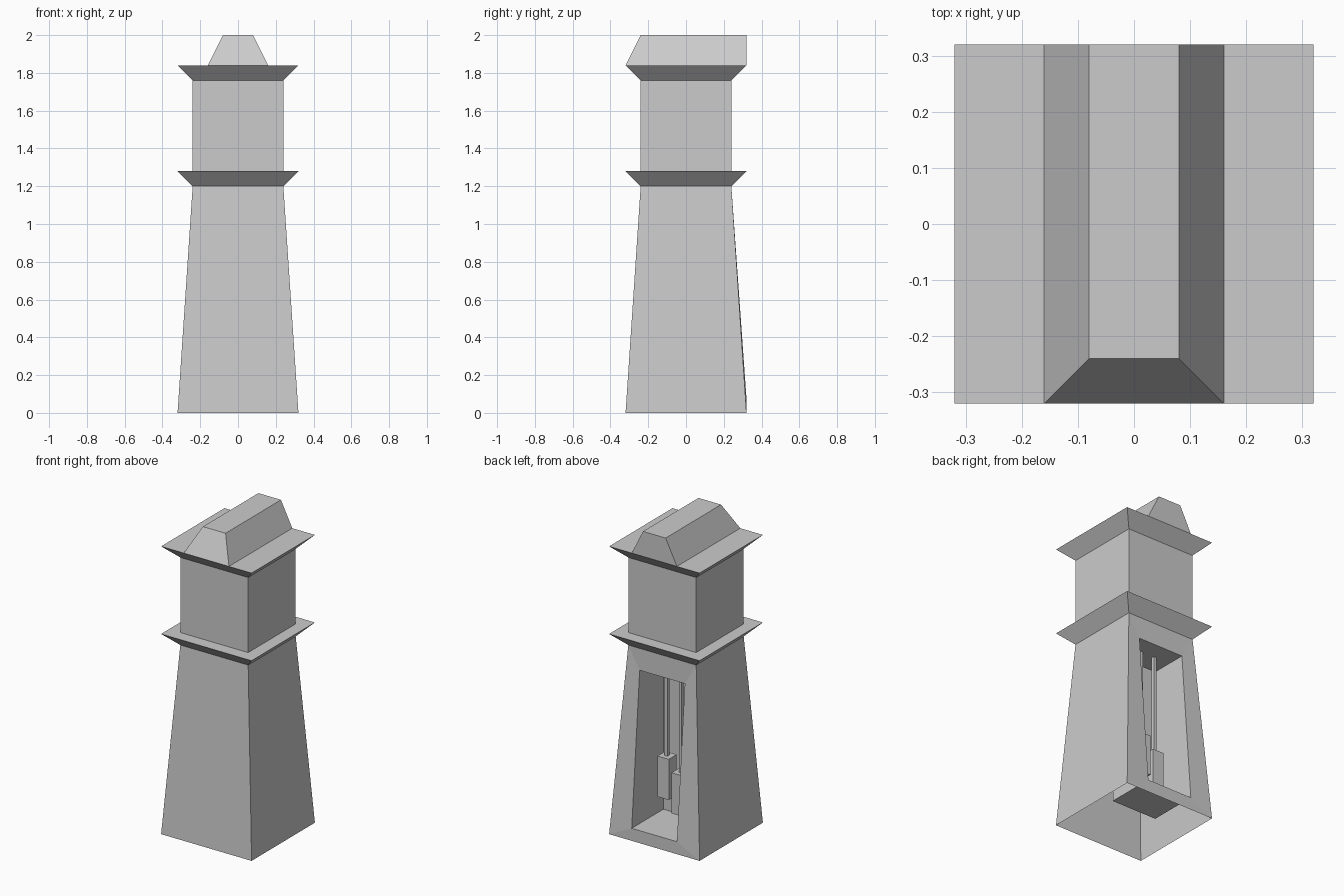
import bpy
import bmesh

if "Cube" in bpy.data.objects:
    bpy.data.objects.remove(bpy.data.objects["Cube"], do_unlink=True)

# Single plain colour
grey = bpy.data.materials.new("plain_grey")
grey.use_nodes = True
tone = (0.6, 0.6, 0.6, 1)
grey.diffuse_color = tone
grey.node_tree.nodes["Principled BSDF"].inputs["Base Color"].default_value = tone


def finish(bm, name):
    """Turn a bmesh into a named, coloured object."""
    bmesh.ops.recalc_face_normals(bm, faces=bm.faces)
    mesh = bpy.data.meshes.new(name)
    bm.to_mesh(mesh)
    bm.free()
    mesh.materials.append(grey)
    obj = bpy.data.objects.new(name, mesh)
    bpy.context.collection.objects.link(obj)
    return obj


def ring(bm, x0, x1, y0, y1, z):
    """Four horizontal corners, front right first, anticlockwise."""
    return [bm.verts.new((x, y, z)) for x, y in ((x0, y0), (x1, y0), (x1, y1), (x0, y1))]


def bridge(bm, a, b, skip=()):
    for i in range(4):
        if i not in skip:
            j = (i + 1) % 4
            bm.faces.new((a[i], a[j], b[j], b[i]))


def frustum(name, low, z0, high, z1):
    """Closed block between two rectangles (x0, x1, y0, y1)."""
    bm = bmesh.new()
    a, b = ring(bm, *low, z0), ring(bm, *high, z1)
    bridge(bm, a, b)
    bm.faces.new(a[::-1])
    bm.faces.new(b)
    return finish(bm, name)


def square(r):
    return (-r, r, -r, r)


WIDE, SLIM = 0.32, 0.24
BODY_TOP, SILL, LINTEL, JAMB = 1.2, 0.08, 1.06, 0.16

# Tapered lower case, open underneath, with a recess in its back
bm = bmesh.new()
base = ring(bm, *square(WIDE), 0)
top = ring(bm, *square(SLIM), BODY_TOP)
bridge(bm, base, top, skip=(2,))
bm.faces.new(top)
outer = [base[2], base[3], top[3], top[2]]
corners = ((JAMB, WIDE, SILL), (-JAMB, WIDE, SILL), (-JAMB, SLIM, LINTEL), (JAMB, SLIM, LINTEL))
opening = [bm.verts.new(c) for c in corners]
deep = [bm.verts.new((x, 0, z)) for x, y, z in corners]
bridge(bm, outer, opening)
bridge(bm, opening, deep)
bm.faces.new(deep)
finish(bm, "lower_case")

# Upper case with its flared mouldings
frustum("lower_moulding", square(SLIM), BODY_TOP, square(WIDE), 1.28)
frustum("upper_case", square(SLIM), 1.28, square(SLIM), 1.76)
frustum("upper_moulding", square(SLIM), 1.76, square(WIDE), 1.84)

# Crown: sloped at the front and sides, upright at the back
frustum("crown", (-0.16, 0.16, -WIDE, WIDE), 1.84, (-0.08, 0.08, -SLIM, WIDE), 2.0)

# Two hanging weights on rods inside the recess
for side, x, z in (("left", 0.05, 0.24), ("right", -0.05, 0.16)):
    for part, r, z0, z1 in (("weight", 0.04, z, z + 0.26), ("rod", 0.01, z + 0.26, LINTEL)):
        rect = (x - r, x + r, 0.12 - r, 0.12 + r)
        frustum(f"{side}_{part}", rect, z0, rect, z1)
